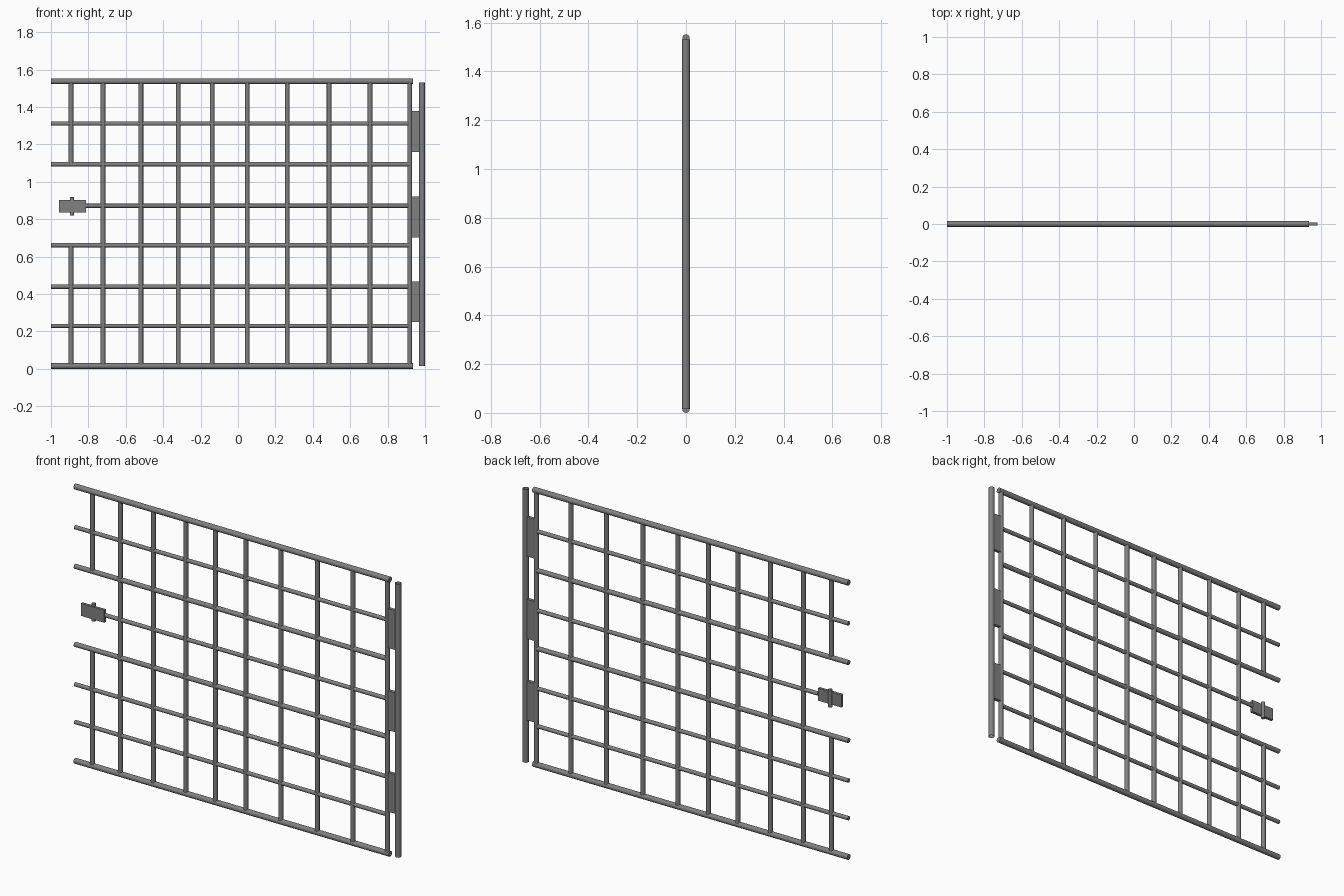
import bpy, bmesh
from mathutils import Matrix, Vector

if "Cube" in bpy.data.objects:
    bpy.data.objects.remove(bpy.data.objects["Cube"])

steel = bpy.data.materials.new("grey steel")
steel.diffuse_color = (0.22, 0.22, 0.22, 1)
steel.use_nodes = True
steel.node_tree.nodes["Principled BSDF"].inputs["Base Color"].default_value = steel.diffuse_color


def finish(name, bm, smooth=False):
    me = bpy.data.meshes.new(name)
    bm.to_mesh(me)
    bm.free()
    me.materials.append(steel)
    ob = bpy.data.objects.new(name, me)
    bpy.context.collection.objects.link(ob)
    if smooth:
        bpy.ops.object.select_all(action='DESELECT')
        ob.select_set(True)
        bpy.context.view_layer.objects.active = ob
        bpy.ops.object.shade_smooth_by_angle()
    return ob


def rod(name, a, b, r, caps=True):
    a, b = Vector(a), Vector(b)
    d = b - a
    rot = d.to_track_quat('Z', 'Y').to_matrix().to_4x4()
    bm = bmesh.new()
    bmesh.ops.create_cone(bm, cap_ends=caps, segments=16, radius1=r, radius2=r,
                          depth=d.length, matrix=Matrix.Translation((a + b) / 2) @ rot)
    return finish(name, bm, True)


def plate(name, x0, x1, y0, y1, z0, z1):
    bm = bmesh.new()
    c = ((x0 + x1) / 2, (y0 + y1) / 2, (z0 + z1) / 2)
    bmesh.ops.create_cube(bm, size=1, matrix=Matrix.Translation(c)
                          @ Matrix.Diagonal((x1 - x0, y1 - y0, z1 - z0, 1)))
    return finish(name, bm)


BOTTOM, TOP = 0.015, 1.537

# Horizontal rails: left end, right end, height, radius
for x0, x1, z, r in [(-1, .935, TOP, .015), (-1, .92, 1.311, .011), (-1, .92, 1.094, .013),
                     (-.815, .92, .872, .011), (-1, .92, .661, .013), (-1, .92, .439, .011),
                     (-1, .92, .23, .011), (-1, .935, BOTTOM, .015)]:
    rod("rail", (x0, 0, z), (x1, 0, z), r)

# Full-height bars
for x in (-.722, -.519, -.319, -.138, .049, .263, .487, .706, .918):
    rod("upright_bar", (x, 0, BOTTOM), (x, 0, TOP), .0125)

# Short bars above and below the latch opening
rod("upper_short_bar", (-.893, 0, 1.094), (-.893, 0, TOP), .0125)
rod("lower_short_bar", (-.893, 0, BOTTOM), (-.893, 0, .661), .0125)

# Hinge post (open tube) and hinge plates
rod("hinge_post", (.984, 0, .015), (.984, 0, 1.532), .016, caps=False)
for z0, z1 in ((.251, .468), (.703, .922), (1.16, 1.378)):
    plate("hinge_plate", .918, .98, -.009, .009, z0, z1)

# Latch plate and its pin
plate("latch_plate", -.957, -.813, -.012, .004, .835, .904)
rod("latch_pin", (-.888, .003, .82), (-.888, .003, .918), .0105)
